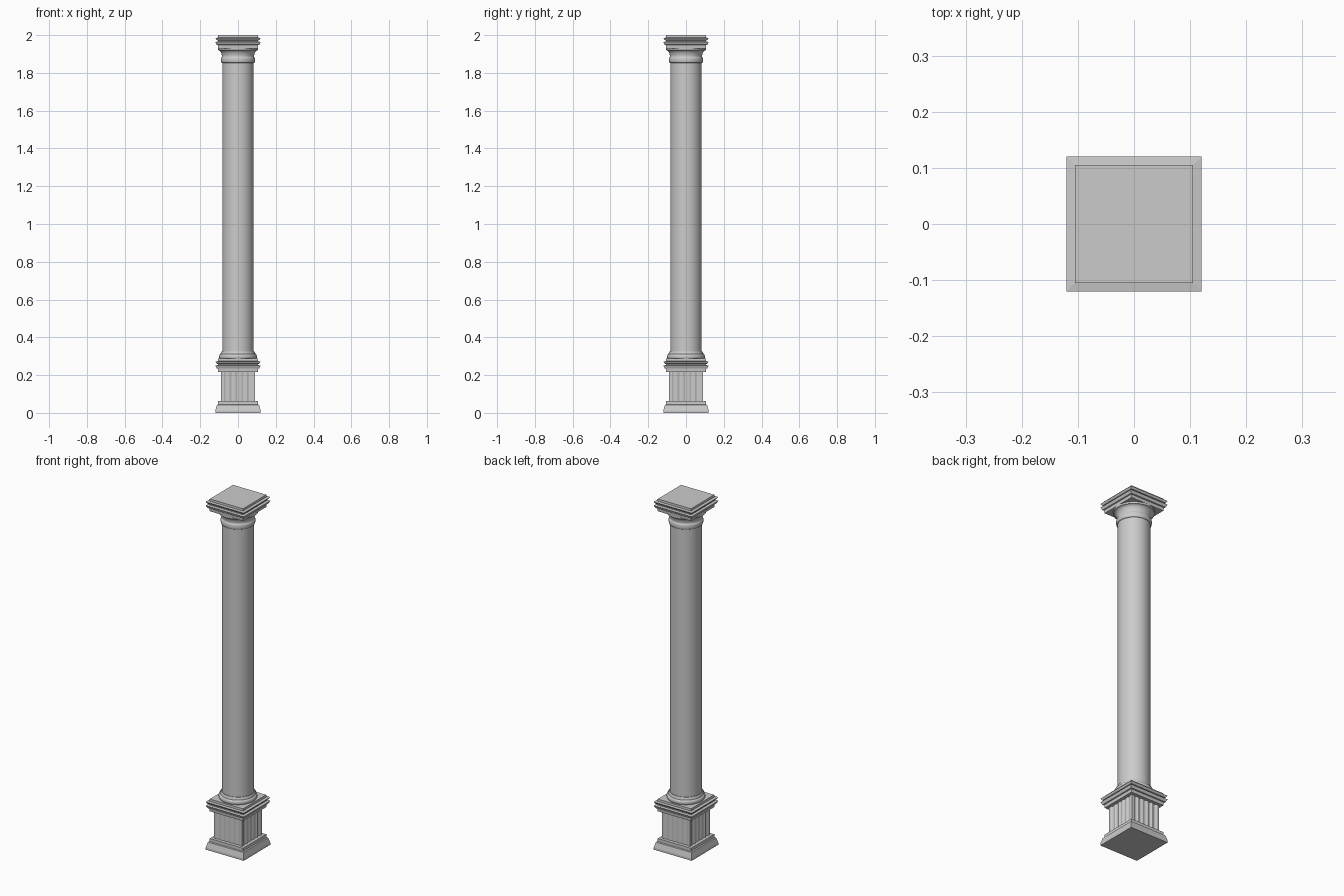
import bpy, bmesh, math

if "Cube" in bpy.data.objects:
    bpy.data.objects.remove(bpy.data.objects["Cube"])


def loft(name, rings, smooth=None):
    """Skin a stack of equal-length rings and cap both ends."""
    bm = bmesh.new()
    loops = [[bm.verts.new(p) for p in ring] for ring in rings]
    n = len(loops[0])
    for a, b in zip(loops, loops[1:]):
        for i in range(n):
            j = (i + 1) % n
            bm.faces.new((a[i], a[j], b[j], b[i]))
    bm.faces.new(loops[0][::-1])
    bm.faces.new(loops[-1])
    bmesh.ops.recalc_face_normals(bm, faces=bm.faces)
    mesh = bpy.data.meshes.new(name)
    bm.to_mesh(mesh)
    bm.free()
    ob = bpy.data.objects.new(name, mesh)
    bpy.context.collection.objects.link(ob)
    if smooth:
        bpy.ops.object.select_all(action='DESELECT')
        ob.select_set(True)
        bpy.context.view_layer.objects.active = ob
        bpy.ops.object.shade_smooth_by_angle(angle=math.radians(smooth))
    return ob


def square_stack(name, profile, z0=0.0):
    return loft(name, [[(x * h, y * h, z + z0) for x, y in
                        ((-1, -1), (1, -1), (1, 1), (-1, 1))] for h, z in profile])


def round_stack(name, profile, sides=48):
    angles = [2 * math.pi * i / sides for i in range(sides)]
    return loft(name, [[(r * math.cos(a), r * math.sin(a), z) for a in angles]
                       for r, z in profile], 40)


def bulge(r, depth, z0, z1, steps=6):
    """Half-round moulding profile."""
    return [(r + depth * math.sin(math.pi * i / steps),
             (z0 + z1) / 2 - (z1 - z0) / 2 * math.cos(math.pi * i / steps))
            for i in range(steps + 1)]


# Stepped plinth
square_stack("plinth", [(0.12, 0), (0.12, 0.012), (0.112, 0.042),
                        (0.105, 0.044), (0.105, 0.062)])

# Pedestal block with shallow flutes on every face
HALF, EDGE, FLUTES, STEPS = 0.089, 0.012, 5, 6
side = [(-HALF, -HALF)]
width = 2 * (HALF - EDGE) / FLUTES
for f in range(FLUTES):
    for s in range(STEPS + 1):
        t = (s / STEPS) * 0.86 + 0.07
        side.append((-HALF + EDGE + width * (f + t),
                     -HALF + 0.005 * math.sin(math.pi * s / STEPS)))
outline = []
for k in range(4):
    c, s = (1, 0, -1, 0)[k], (0, 1, 0, -1)[k]
    outline += [(c * x - s * y, s * x + c * y) for x, y in side]
loft("pedestal_block", [[(x, y, z) for x, y in outline] for z in (0.06, 0.222)])

# Square mouldings with two projecting lips, used under and over the shaft
lips = [(0.105, 0), (0.107, 0.017), (0.113, 0.019), (0.12, 0.034), (0.106, 0.036),
        (0.106, 0.042), (0.113, 0.044), (0.12, 0.055), (0.105, 0.057), (0.105, 0.07)]
square_stack("pedestal_cap", lips, 0.217)
square_stack("abacus", lips, 1.93)

# Round base ring
round_stack("shaft_base", bulge(0.094, 0.006, 0.285, 0.31)
            + [(0.092, 0.311), (0.092, 0.316), (0.087, 0.325)])

# Plain shaft
round_stack("shaft", [(0.083, 0.29), (0.083, 1.88)])

# Capital: neck ring then concave flare
flare = [(0.105 - 0.02 * math.cos(math.pi / 2 * i / 8),
          1.885 + 0.035 * math.sin(math.pi / 2 * i / 8)) for i in range(9)]
round_stack("capital", [(0.084, 1.853)] + bulge(0.087, 0.003, 1.854, 1.882)
            + flare + [(0.105, 1.932)])
